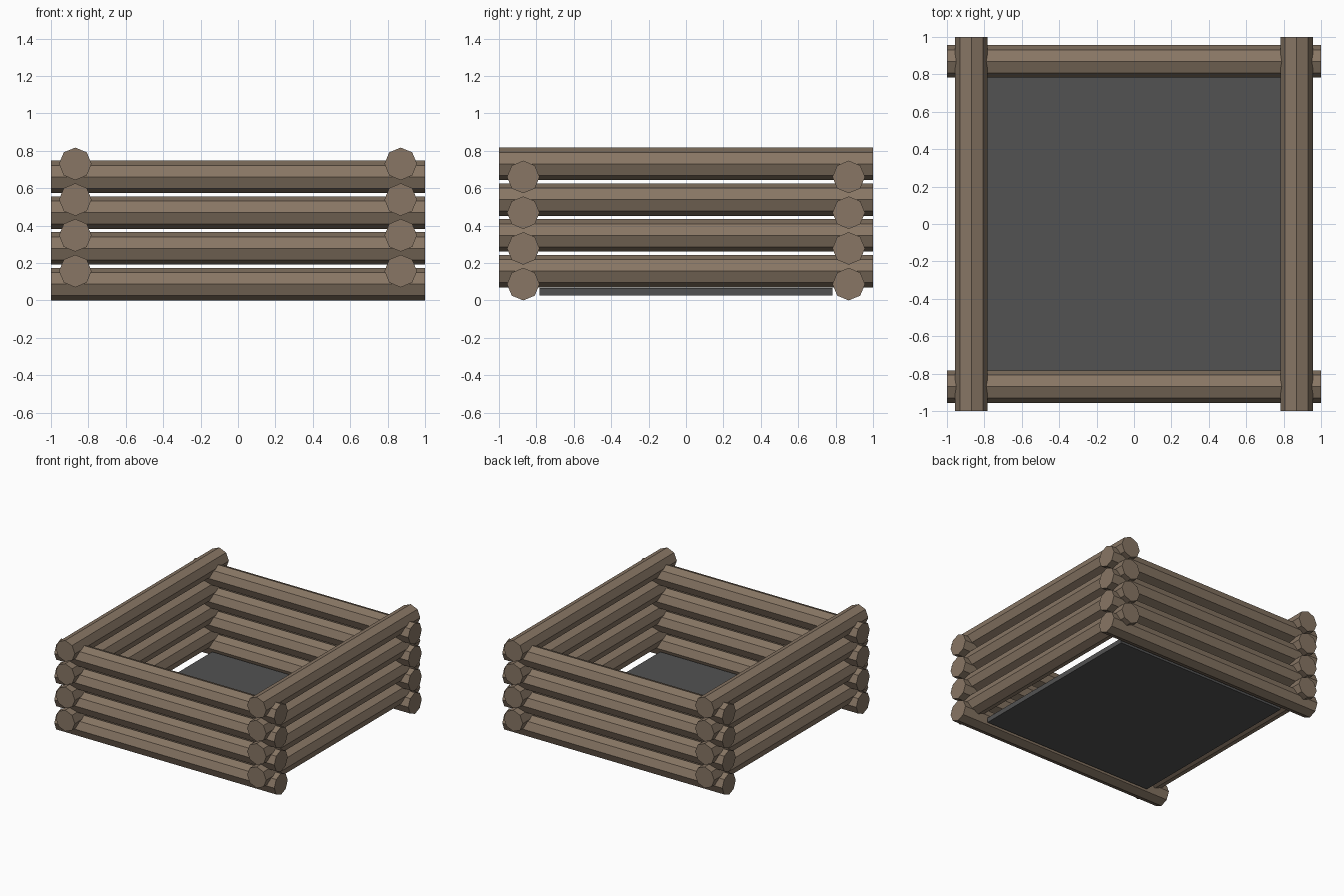
import bpy
import math

cube = bpy.data.objects.get("Cube")
if cube:
    bpy.data.objects.remove(cube, do_unlink=True)

RADIUS = 0.087
LENGTH = 2.0
OFFSET = 0.87    # distance of each wall from the centre
PITCH = 0.191    # height step between logs of one wall
COURSES = 4


def material(name, colour):
    mat = bpy.data.materials.new(name)
    mat.use_nodes = True
    mat.diffuse_color = colour
    shader = next(n for n in mat.node_tree.nodes if n.type == 'BSDF_PRINCIPLED')
    shader.inputs["Base Color"].default_value = colour
    shader.inputs["Roughness"].default_value = 0.9
    return mat


wood = material("weathered_wood", (0.246, 0.182, 0.128, 1))
ash = material("dark_ash", (0.084, 0.084, 0.085, 1))


def log(name, location, rotation):
    # Eight-sided log with one ridge pointing straight up
    bpy.ops.mesh.primitive_cylinder_add(
        vertices=8, radius=RADIUS, depth=LENGTH,
        location=location, rotation=rotation)
    obj = bpy.context.object
    obj.name = name
    obj.data.materials.append(wood)


# Stacked walls: side logs rest across the front and back logs
for course in range(COURSES):
    low = RADIUS + course * PITCH
    high = low + 0.07
    for side, x_name, y_name in ((-1, "front", "right"), (1, "back", "left")):
        log(f"{x_name}_log_{course + 1}", (0, side * OFFSET, low),
            (0, math.pi / 2, 0))
        log(f"{y_name}_log_{course + 1}", (side * OFFSET, 0, high),
            (math.pi / 2, 0, 0))

# Floor slab between the walls
bpy.ops.mesh.primitive_cube_add(size=1, location=(0, 0, 0.046))
floor = bpy.context.object
floor.name = "floor_slab"
floor.scale = (1.566, 1.566, 0.04)
bpy.ops.object.transform_apply(location=False, rotation=False, scale=True)
floor.data.materials.append(ash)
